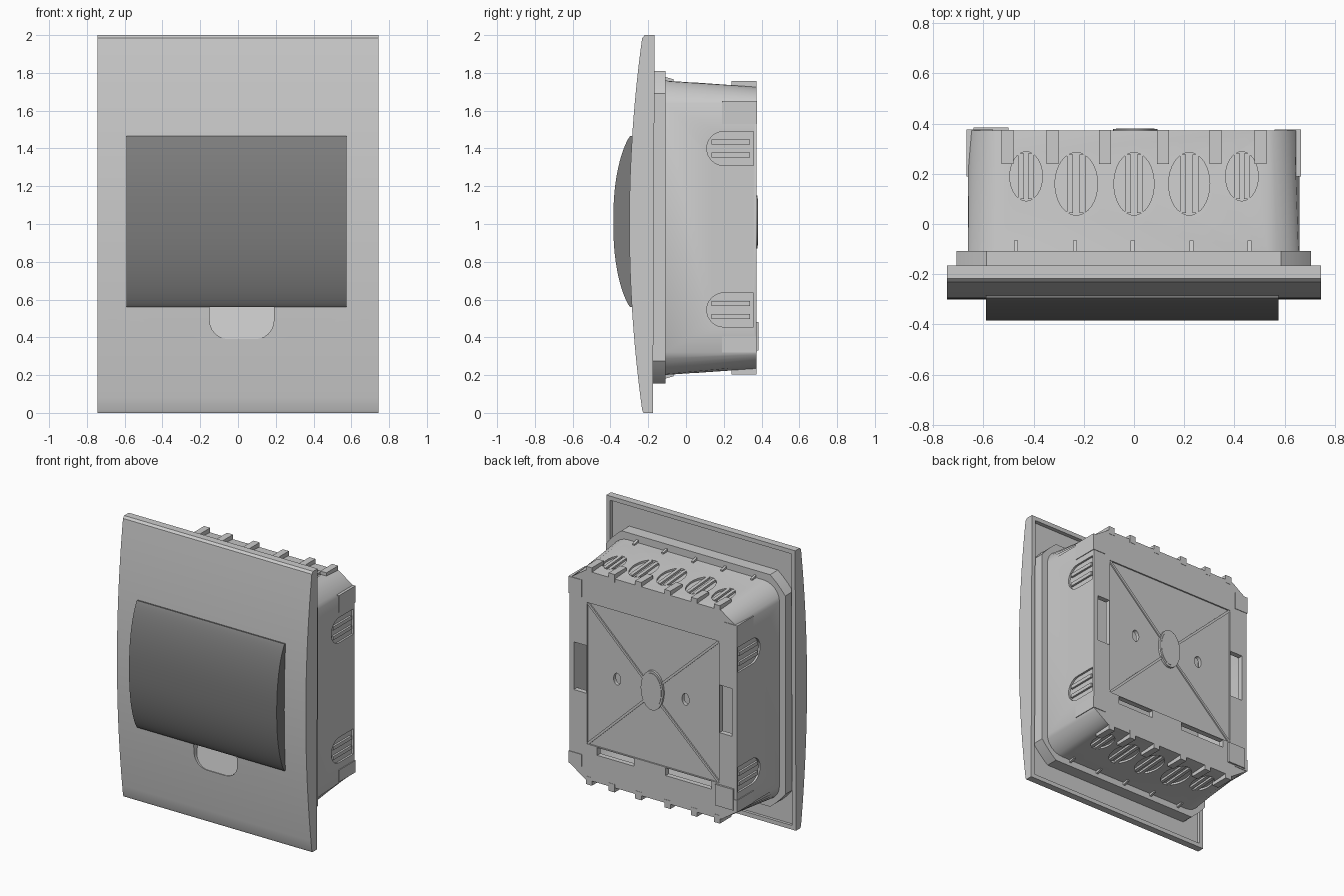
import bpy, bmesh, math

if "Cube" in bpy.data.objects:
    bpy.data.objects.remove(bpy.data.objects["Cube"])

Z_SUM = 1.96  # top and bottom of the box mirror about half of this


def loft(name, loops):
    """Closed solid through a list of equal-length loops."""
    bm = bmesh.new()
    rows = [[bm.verts.new(p) for p in lp] for lp in loops]
    n = len(rows[0])
    for a, b in zip(rows, rows[1:]):
        for i in range(n):
            j = (i + 1) % n
            bm.faces.new((a[i], a[j], b[j], b[i]))
    bm.faces.new(rows[0])
    bm.faces.new(rows[-1])
    bmesh.ops.recalc_face_normals(bm, faces=bm.faces)
    me = bpy.data.meshes.new(name)
    bm.to_mesh(me)
    bm.free()
    ob = bpy.data.objects.new(name, me)
    bpy.context.collection.objects.link(ob)
    return ob


def prism_x(name, yz, x0, x1):
    return loft(name, [[(x, y, z) for y, z in yz] for x in (x0, x1)])


def box(name, x0, x1, y0, y1, z0, z1):
    return prism_x(name, [(y0, z0), (y1, z0), (y1, z1), (y0, z1)], x0, x1)


def section(x0, x1, z0, z1, cx, cz, y, rnd, n=6):
    """Rectangle in xz; corners blend from chamfer (rnd=0) to arc (rnd=1)."""
    pts = []
    for k, (px, pz) in enumerate([(x1 - cx, z1 - cz), (x0 + cx, z1 - cz),
                                  (x0 + cx, z0 + cz), (x1 - cx, z0 + cz)]):
        a0, a1 = k * math.pi / 2, (k + 1) * math.pi / 2
        for i in range(n + 1):
            t = i / n
            a = a0 + (a1 - a0) * t
            lx = math.cos(a0) * (1 - t) + math.cos(a1) * t
            lz = math.sin(a0) * (1 - t) + math.sin(a1) * t
            pts.append((px + cx * (lx + (math.cos(a) - lx) * rnd), y,
                        pz + cz * (lz + (math.sin(a) - lz) * rnd)))
    return pts


def ellipse(cx, cy, rx, ry, n=32):
    return [(cx + rx * math.cos(2 * math.pi * i / n),
             cy + ry * math.sin(2 * math.pi * i / n)) for i in range(n)]


def ellipse_y(name, cx, cz, rx, rz, y0, y1):
    return loft(name, [[(x, y, z) for x, z in ellipse(cx, cz, rx, rz)] for y in (y0, y1)])


def cut(ob, cutters):
    for c in cutters:
        m = ob.modifiers.new("cut", 'BOOLEAN')
        m.operation, m.solver, m.object = 'DIFFERENCE', 'EXACT', c
        me = bpy.data.meshes.new_from_object(
            ob.evaluated_get(bpy.context.evaluated_depsgraph_get()))
        ob.modifiers.clear()
        ob.data = me
        bpy.data.objects.remove(c)


# front plate: bowed front, hollow rim behind, finger scoop under the door
N = 28
front = [(-0.30 + 0.07 * (z - 1) ** 2, z) for z in (0.015 + 1.97 * i / N for i in range(N + 1))]
plate = prism_x("front_plate", [(-0.175, 0), (-0.225, 0)] + front + [(-0.218, 2), (-0.166, 2)],
                -0.745, 0.745)
outline = section(-0.15, 0.19, 0.39, 0.72, 0.1, 0.1, 0, 1)
scoop = loft("scoop_cutter", [[(x, -0.4, z) for x, _, z in outline],
                              [(x, -0.268 + (z - 0.39) * 0.19, z) for x, _, z in outline]])
cut(plate, [box("rim_cutter", -0.715, 0.715, -0.195, -0.1, 0.03, 1.97), scoop])

# smoked door
arc = []
for i in range(33):
    t = -math.cos(math.pi * i / 32)
    arc.append((-0.295 - 0.09 * (1 - abs(t) ** 2.3) ** 0.8, 1.0125 + 0.4525 * t))
door = prism_x("door", [(-0.26, 0.56)] + arc + [(-0.26, 1.465)], -0.59, 0.575)
dark = bpy.data.materials.new("dark_grey")
dark.diffuse_color = (0.2, 0.2, 0.2, 1)
dark.use_nodes = True
dark.node_tree.nodes["Principled BSDF"].inputs["Base Color"].default_value = dark.diffuse_color
door.data.materials.append(dark)

# flange between plate and box
loft("flange", [section(-0.708, 0.705, 0.155, 1.81, 0.12, 0.12, y, 0.15) for y in (-0.2, -0.108)])

# hollow wall box
shell = loft("wall_box", [section(-0.662, 0.66, 0.2, 1.76, 0.125, 0.12, -0.12, 1),
                          section(-0.662, 0.66, 0.235, 1.725, 0.125, 0.085, 0.372, 0)])
cutters = [
    loft("cavity", [section(-0.632, 0.63, 0.24, 1.72, 0.12, 0.11, -0.09, 1),
                    section(-0.632, 0.63, 0.27, 1.69, 0.12, 0.08, 0.335, 0)]),
    box("back_recess", -0.52, 0.52, 0.362, 0.45, 0.49, 1.50),
    box("slot_a", 0.525, 0.625, 0.3, 0.45, 0.85, 1.19),
    box("slot_b", -0.625, -0.525, 0.3, 0.45, 0.85, 1.19),
    box("slot_c", 0.15, 0.44, 0.3, 0.45, 0.43, 0.485),
    box("slot_d", -0.46, -0.10, 0.3, 0.45, 0.43, 0.485),
    ellipse_y("screw_a", 0.29, 1.01, 0.028, 0.042, 0.3, 0.45),
    ellipse_y("screw_b", -0.25, 1.01, 0.028, 0.042, 0.3, 0.45)]


def top_z(y):
    return 1.76 - 0.035 * (y + 0.12) / 0.492


def on_end(loop, off, flip):
    """Lay an xy loop on the sloping top (or mirrored bottom) wall."""
    return [(x, y, Z_SUM - top_z(y) - off if flip else top_z(y) + off) for x, y in loop]


# oval knockouts with grip bars, end ribs and flange clips, top and bottom
for flip in (False, True):
    side = "bottom" if flip else "top"
    for x, y, rx, ry in [(-0.43, 0.19, 0.065, 0.098), (-0.23, 0.16, 0.085, 0.125),
                         (0, 0.16, 0.08, 0.125), (0.22, 0.16, 0.082, 0.125),
                         (0.43, 0.19, 0.065, 0.098)]:
        lp = ellipse(x, y, rx, ry)
        cutters.append(loft("oval_cutter", [on_end(lp, 0.03, flip), on_end(lp, -0.014, flip)]))
        for s in (-1, 1):
            bx, h = x + s * rx * 0.3, ry * 0.93
            bar = [(bx - 0.012, y - h), (bx + 0.012, y - h), (bx + 0.012, y + h), (bx - 0.012, y + h)]
            loft(side + "_grip_bar", [on_end(bar, -0.02, flip), on_end(bar, 0.001, flip)])
    for x in (-0.505, -0.325, -0.115, 0.115, 0.325, 0.505):
        lp = [(x - 0.024, 0.24), (x + 0.024, 0.24), (x + 0.024, 0.374), (x - 0.024, 0.374)]
        zs = (0.21, 0.26) if flip else (1.70, 1.757)
        if flip:
            zs = (Z_SUM - 1.757, Z_SUM - 1.70)
        loft(side + "_end_rib", [[(px, py, z) for px, py in lp] for z in zs])
    for x in (-0.47, -0.235, -0.005, 0.23, 0.46):
        prof = [(-0.115, 1.74), (-0.065, 1.74), (-0.065, 1.766), (-0.115, 1.78)]
        prism_x(side + "_clip", [(y, Z_SUM - z if flip else z) for y, z in prof],
                x - 0.008, x + 0.008)

# U-shaped side knockouts with grip bars, and corner pads
for s, xw in ((1, 0.66), (-1, -0.662)):
    for zc in (1.40, 0.545):
        u = [(0.20 + 0.09 * math.cos(a), zc + 0.09 * math.sin(a))
             for a in (math.pi / 2 + math.pi * i / 16 for i in range(17))]
        u += [(0.358, zc - 0.09), (0.358, zc + 0.09)]
        cutters.append(prism_x("u_cutter", u, xw - s * 0.014, xw + s * 0.05))
        for dz in (-0.035, 0.035):
            box("side_grip_bar", *sorted((xw - s * 0.02, xw)), 0.135, 0.34,
                zc + dz - 0.013, zc + dz + 0.013)
    for z0, z1 in ((1.53, 1.65), (0.32, 0.405)):
        box("corner_pad", *sorted((xw - s * 0.1, xw + s * 0.005)), 0.19, 0.376, z0, z1)
box("back_foot", -0.64, -0.5, 0.36, 0.385, 0.33, 0.48)
cut(shell, cutters)

# raised oval boss and diagonal ribs on the back
ellipse_y("back_boss", 0.005, 1.01, 0.088, 0.14, 0.35, 0.378)
ellipse_y("back_boss_inner", 0.005, 1.01, 0.076, 0.124, 0.35, 0.381)
for sx in (-1, 1):
    for sz in (-1, 1):
        a, b = (0.005 + sx * 0.05, 0.995 + sz * 0.06), (sx * 0.515, 0.995 + sz * 0.5)
        w = 0.006
        lp = [(a[0] - w * sx, a[1] + w * sz), (a[0] + w * sx, a[1] - w * sz),
              (b[0] + w * sx, b[1] - w * sz), (b[0] - w * sx, b[1] + w * sz)]
        loft("diagonal_rib", [[(x, y, z) for x, z in lp] for y in (0.35, 0.371)])

# smooth curves, keep edges sharp
for ob in bpy.context.scene.objects:
    ob.select_set(True)
bpy.context.view_layer.objects.active = plate
bpy.ops.object.shade_smooth_by_angle(angle=math.radians(30))
